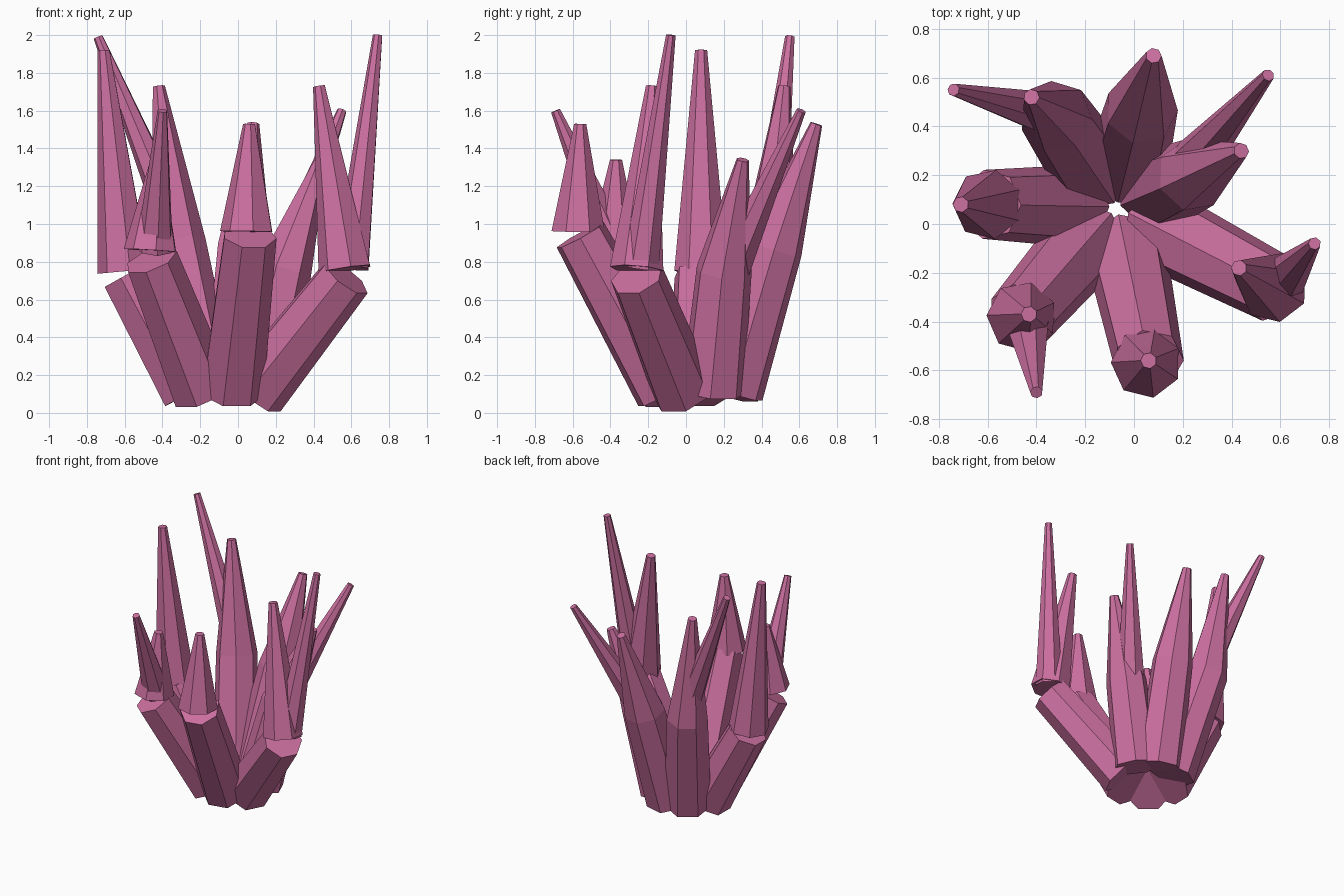
import bpy, bmesh, math
from mathutils import Vector

if "Cube" in bpy.data.objects:
    bpy.data.objects.remove(bpy.data.objects["Cube"])

SIDES = 7
mat = bpy.data.materials.new("coral_pink")
mat.diffuse_color = (0.60, 0.16, 0.35, 1)
mat.use_nodes = True
mat.node_tree.nodes["Principled BSDF"].inputs["Base Color"].default_value = mat.diffuse_color
CENTRE = Vector((-0.07, 0.07, 0))


def stalk(name, pts, radii, out, vertex_out):
    """Flat-faced tapered tube through pts; rings stand square to the path."""
    pts = [Vector(p) for p in pts]
    bm = bmesh.new()
    rings = []
    for i, (p, r) in enumerate(zip(pts, radii)):
        a = pts[max(i - 1, 0)]
        b = pts[min(i + 1, len(pts) - 1)]
        axis = (b - a).normalized()
        u = (out - axis * out.dot(axis)).normalized()
        v = axis.cross(u)
        off = 0 if vertex_out else math.pi / SIDES
        rings.append([bm.verts.new(p + r * (u * math.cos(t) + v * math.sin(t)))
                      for t in (off + k * math.tau / SIDES for k in range(SIDES))])
    for lo, hi in zip(rings, rings[1:]):
        for k in range(SIDES):
            n = (k + 1) % SIDES
            bm.faces.new((lo[k], lo[n], hi[n], hi[k]))
    bm.faces.new(rings[0][::-1])
    bm.faces.new(rings[-1])
    me = bpy.data.meshes.new(name)
    bm.to_mesh(me)
    bm.free()
    me.materials.append(mat)
    ob = bpy.data.objects.new(name, me)
    bpy.context.collection.objects.link(ob)


# name, lower top, upper base (None = continuous stem), main tip, side shoot (start, tip)
branches = [
    ("front", (0.06, -0.56, 0.94), (0.05, -0.57, 0.96), (0.06, -0.56, 1.53), None),
    ("front_left", (-0.46, -0.38, 0.81), (-0.46, -0.38, 0.86), (-0.43, -0.37, 1.34),
     ((-0.44, -0.38, 0.87), (-0.40, -0.69, 1.60))),
    ("left", (-0.59, 0.08, 0.73), (-0.60, 0.08, 0.75), (-0.71, 0.08, 1.92), None),
    ("right", (0.57, -0.26, 0.72), (0.57, -0.26, 0.76), (0.43, -0.18, 1.73),
     ((0.60, -0.24, 0.77), (0.74, -0.08, 2.0))),
    ("back_left", (-0.32, 0.44, 0.90), None, (-0.42, 0.52, 1.73),
     ((-0.31, 0.44, 0.95), (-0.74, 0.55, 1.99))),
    ("back", (0.03, 0.47, 0.87), None, (0.08, 0.69, 1.53), None),
    ("back_right", (0.24, 0.20, 0.75), None, (0.44, 0.30, 1.34),
     ((0.24, 0.25, 0.78), (0.55, 0.61, 1.60))),
]

for name, top, base, tip, shoot in branches:
    top = Vector(top)
    out = (top - CENTRE)
    out.z = 0
    out.normalize()
    foot = CENTRE + out * 0.18 + Vector((0, 0, 0.11))
    if base:
        # leaning lower stem with a separate upper cone resting on it
        stalk(name + "_stem", [foot, top], [0.17, 0.145], out, False)
        stalk(name + "_cone", [base, tip], [0.145, 0.033], out, True)
    else:
        # upright stem running straight into its cone
        stalk(name + "_stem", [foot, top, tip], [0.17, 0.15, 0.033], out, False)
    if shoot:
        stalk(name + "_shoot", shoot, [0.10, 0.026], out, True)
